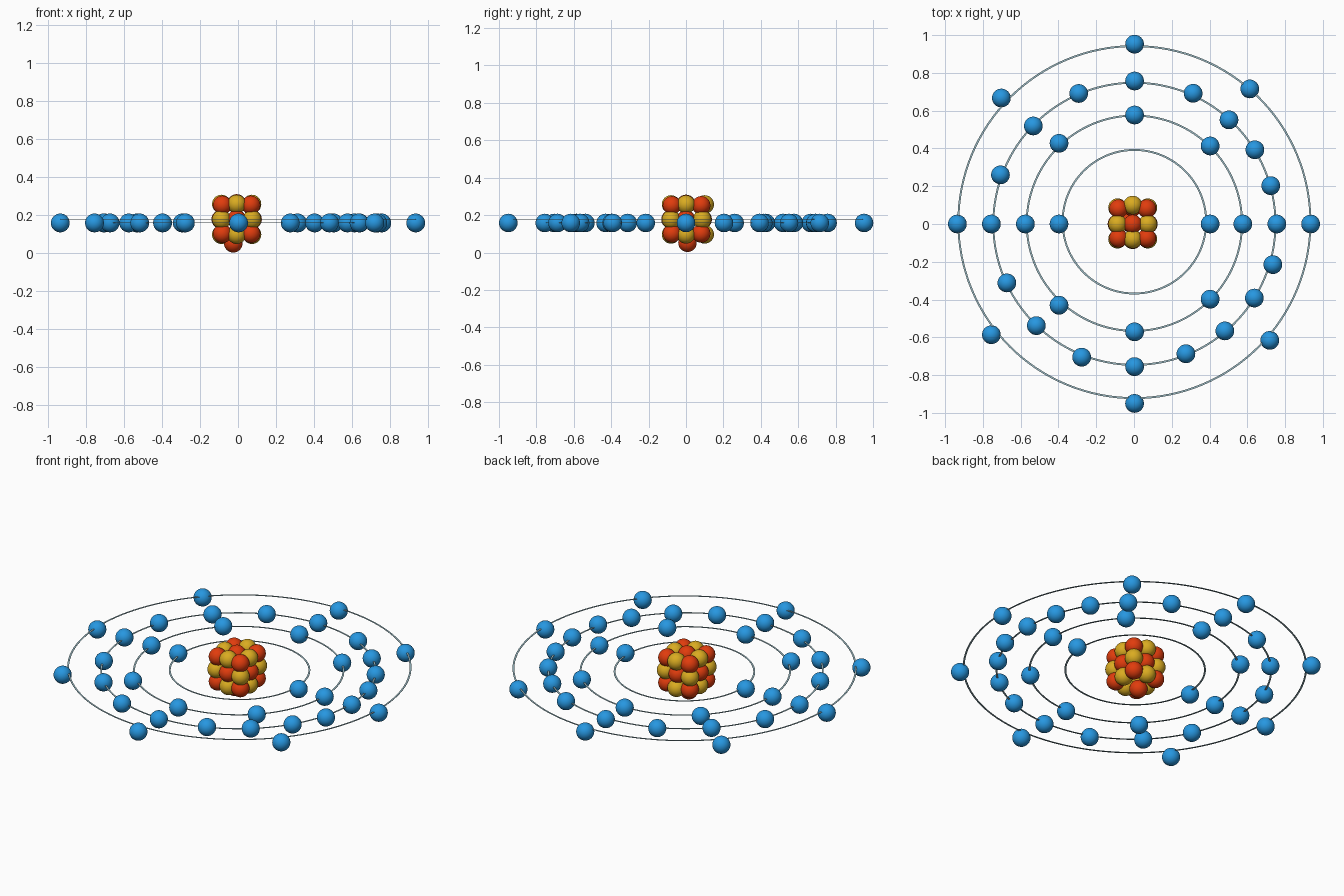
import bpy
import bmesh
from math import cos, sin, tau
from itertools import product

if "Cube" in bpy.data.objects:
    bpy.data.objects.remove(bpy.data.objects["Cube"])

R = 0.0495         # ball radius
Z = 0.158          # electron plane


def material(name, rgb):
    m = bpy.data.materials.new(name)
    m.diffuse_color = (*rgb, 1)
    m.use_nodes = True
    m.node_tree.nodes["Principled BSDF"].inputs["Base Color"].default_value = m.diffuse_color
    return m


BLUE = material("electron_blue", (0.02, 0.31, 0.75))
RED = material("proton_red", (0.75, 0.045, 0.004))
GOLD = material("neutron_gold", (0.70, 0.41, 0.015))
STEEL = material("orbit_steel", (0.33, 0.50, 0.56))


def ball_mesh(name, mat):
    bpy.ops.mesh.primitive_uv_sphere_add(segments=32, ring_count=16, radius=R)
    ob = bpy.context.object
    bpy.ops.object.shade_smooth()
    me = ob.data
    me.name = name
    me.materials.append(mat)
    bpy.data.objects.remove(ob)
    return me


def place(name, me, loc):
    ob = bpy.data.objects.new(name, me)
    ob.location = loc
    bpy.context.collection.objects.link(ob)


def flat_ring(name, r, y, z, w=.005, h=.001, n=128):
    """Thin closed band with a rectangular section."""
    bm = bmesh.new()
    section = [(r - w, -h), (r + w, -h), (r + w, h), (r - w, h)]
    loops = [[bm.verts.new((q * cos(tau * i / n), q * sin(tau * i / n), k))
              for q, k in section] for i in range(n)]
    for i in range(n):
        a, b = loops[i], loops[(i + 1) % n]
        for j in range(4):
            k = (j + 1) % 4
            bm.faces.new((a[j], a[k], b[k], b[j]))
    bmesh.ops.recalc_face_normals(bm, faces=bm.faces)
    me = bpy.data.meshes.new(name)
    bm.to_mesh(me)
    bm.free()
    me.materials.append(STEEL)
    place(name, me, (.002, y, z))


electron = ball_mesh("electron", BLUE)
proton = ball_mesh("proton", RED)
neutron = ball_mesh("neutron", GOLD)

# electron positions per shell (slightly hand-placed)
shells = [
    [(.40, 0), (-.40, 0)],
    [(0, .577), (.40, .413), (.573, 0), (.40, -.398), (0, -.571),
     (-.40, -.43), (-.578, 0), (-.40, .427)],
    [(0, .757), (.31, .692), (.50, .551), (.637, .393), (.721, .203), (.753, 0),
     (.732, -.215), (.634, -.392), (.478, -.566), (.272, -.687), (0, -.755),
     (-.28, -.705), (-.52, -.538), (-.676, -.312), (-.758, 0), (-.71, .26),
     (-.536, .519), (-.296, .691)],
    [(0, .952), (.61, .715), (.932, 0), (.716, -.616), (0, -.95),
     (-.758, -.586), (-.938, 0), (-.705, .667)],
]
for s, pts in enumerate(shells):
    for i, (x, y) in enumerate(pts):
        place(f"electron_{s + 1}_{i + 1}", electron, (x + .003, y, Z))

# thin orbit rings: radius, y offset, height
for i, (r, y, z) in enumerate([(.38, .012, .16), (.570, .004, .16),
                               (.747, .001, .16), (.932, .010, .178)]):
    flat_ring(f"orbit_ring_{i + 1}", r, y, z)

# nucleus: checkered 3x3x3 cluster, edges and faces bulging outwards
step = {0: 0, 1: .083, 2: .080, 3: .075}
for x, y, z in product((-1, 0, 1), repeat=3):
    n = abs(x) + abs(y) + abs(z)
    d = step[n]
    loc = [-.007 + x * d, y * d, .177 + z * d]
    if y == 1:
        loc[1] += .006
        if n == 2 and x == 0:
            loc[1] += .014
    if (x, y, z) == (0, 0, -1):
        loc = [-.025, .008, .052]
    kind, me = ("proton", proton) if n % 2 else ("neutron", neutron)
    place(f"{kind}_{x + 2}{y + 2}{z + 2}", me, loc)
